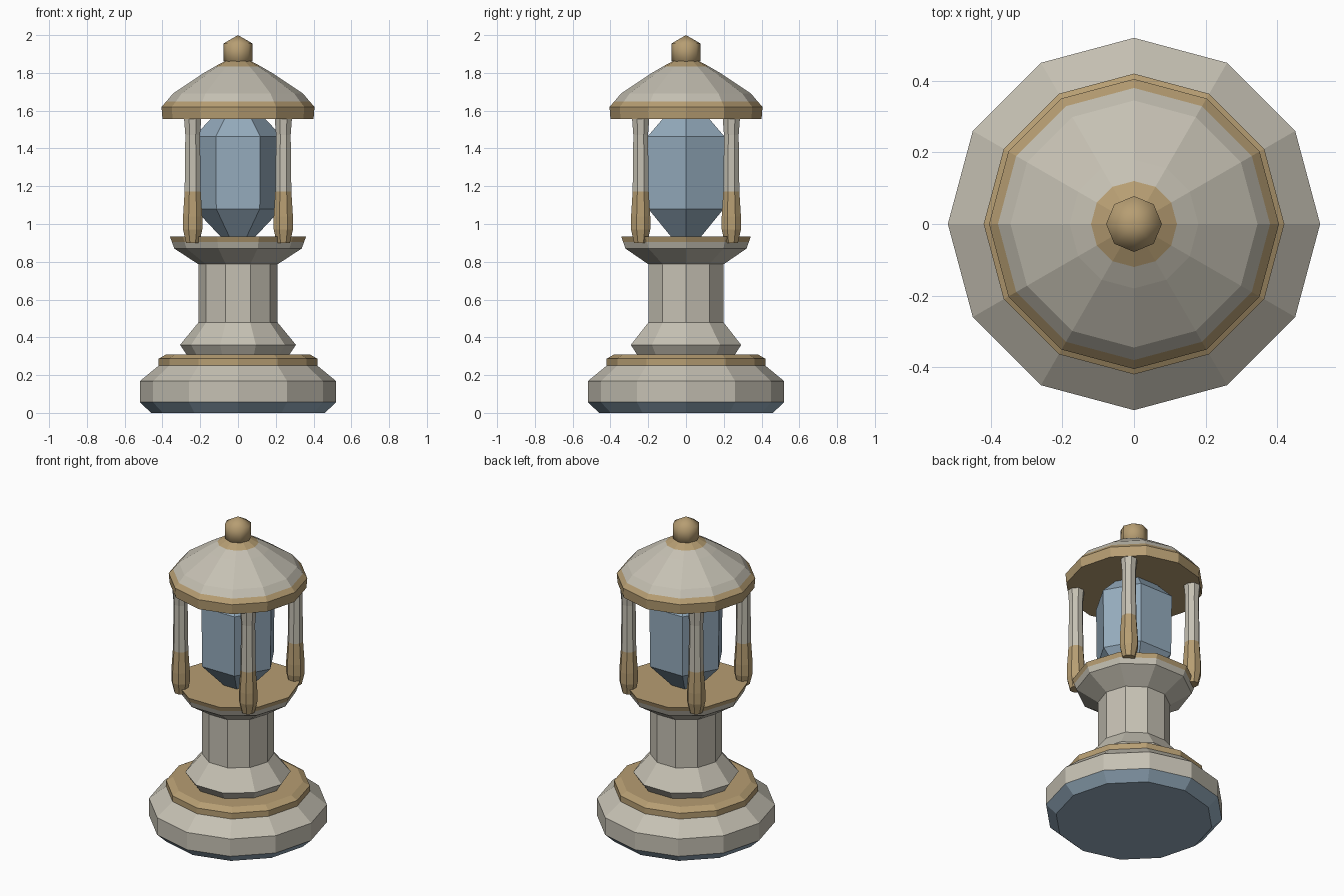
import bpy
import bmesh
from math import cos, sin, tau

cube = bpy.data.objects.get("Cube")
if cube:
    bpy.data.objects.remove(cube, do_unlink=True)


def make_material(name, colour):
    mat = bpy.data.materials.new(name)
    mat.use_nodes = True
    mat.diffuse_color = (*colour, 1)
    bsdf = next(n for n in mat.node_tree.nodes if n.type == "BSDF_PRINCIPLED")
    bsdf.inputs["Base Color"].default_value = (*colour, 1)
    return mat


STONE = make_material("warm_stone", (0.56, 0.53, 0.45))
BRASS = make_material("aged_brass", (0.47, 0.34, 0.17))
GLASS = make_material("slate_blue", (0.30, 0.41, 0.51))


def lathe(name, sides, profile, bands, turn=0.0, at=(0, 0)):
    """Closed faceted solid from (radius, height) rings, one material per band."""
    mesh = bpy.data.meshes.new(name)
    mats = list(dict.fromkeys(bands))
    for mat in mats:
        mesh.materials.append(mat)
    bm = bmesh.new()
    angles = [turn + tau * i / sides for i in range(sides)]
    rings = [[bm.verts.new((r * cos(a), r * sin(a), z)) for a in angles]
             for r, z in profile]
    for low, high, mat in zip(rings, rings[1:], bands):
        for i in range(sides):
            j = (i + 1) % sides
            face = bm.faces.new((low[i], low[j], high[j], high[i]))
            face.material_index = mats.index(mat)
    bm.faces.new(rings[0][::-1]).material_index = mats.index(bands[0])
    bm.faces.new(rings[-1]).material_index = mats.index(bands[-1])
    bm.to_mesh(mesh)
    bm.free()
    obj = bpy.data.objects.new(name, mesh)
    obj.location = (*at, 0)
    bpy.context.collection.objects.link(obj)
    return obj


# Stepped base with a dark foot
lathe("base", 12, [(0.46, 0), (0.52, 0.057), (0.52, 0.168), (0.42, 0.25)],
      [GLASS, STONE, STONE])
lathe("base_ring", 12, [(0.42, 0.248), (0.42, 0.287), (0.38, 0.31)],
      [BRASS, BRASS])

# Pedestal: collar, column and flared gallery
lathe("pedestal", 10,
      [(0.27, 0.305), (0.307, 0.36), (0.21, 0.478), (0.21, 0.787),
       (0.337, 0.87), (0.35, 0.905), (0.36, 0.933)],
      [STONE] * 5 + [BRASS])

# Faceted lamp glass
lathe("lamp_glass", 6,
      [(0.07, 0.91), (0.23, 1.08), (0.235, 1.463), (0.10, 1.6)],
      [GLASS] * 3)

# Four pillars around the glass
for x, side in ((0.24, "left"), (-0.24, "right")):
    for y, end in ((-0.24, "front"), (0.24, "back")):
        lathe(f"{end}_{side}_pillar", 8,
              [(0.038, 0.90), (0.055, 0.97), (0.055, 1.04), (0.046, 1.173),
               (0.042, 1.47), (0.05, 1.565)],
              [BRASS, BRASS, BRASS, STONE, STONE], turn=tau / 16, at=(x, y))

# Roof with brass trim and cap
lathe("roof", 12,
      [(0.40, 1.557), (0.405, 1.62), (0.38, 1.648), (0.345, 1.69),
       (0.18, 1.80), (0.12, 1.835), (0.07, 1.862)],
      [BRASS, BRASS, STONE, STONE, STONE, BRASS])

# Rounded finial
bpy.ops.mesh.primitive_uv_sphere_add(segments=8, ring_count=3, radius=0.09,
                                     location=(0, 0, 1.91))
finial = bpy.context.object
finial.name = "finial"
finial.data.materials.append(BRASS)
bpy.ops.object.shade_smooth()
